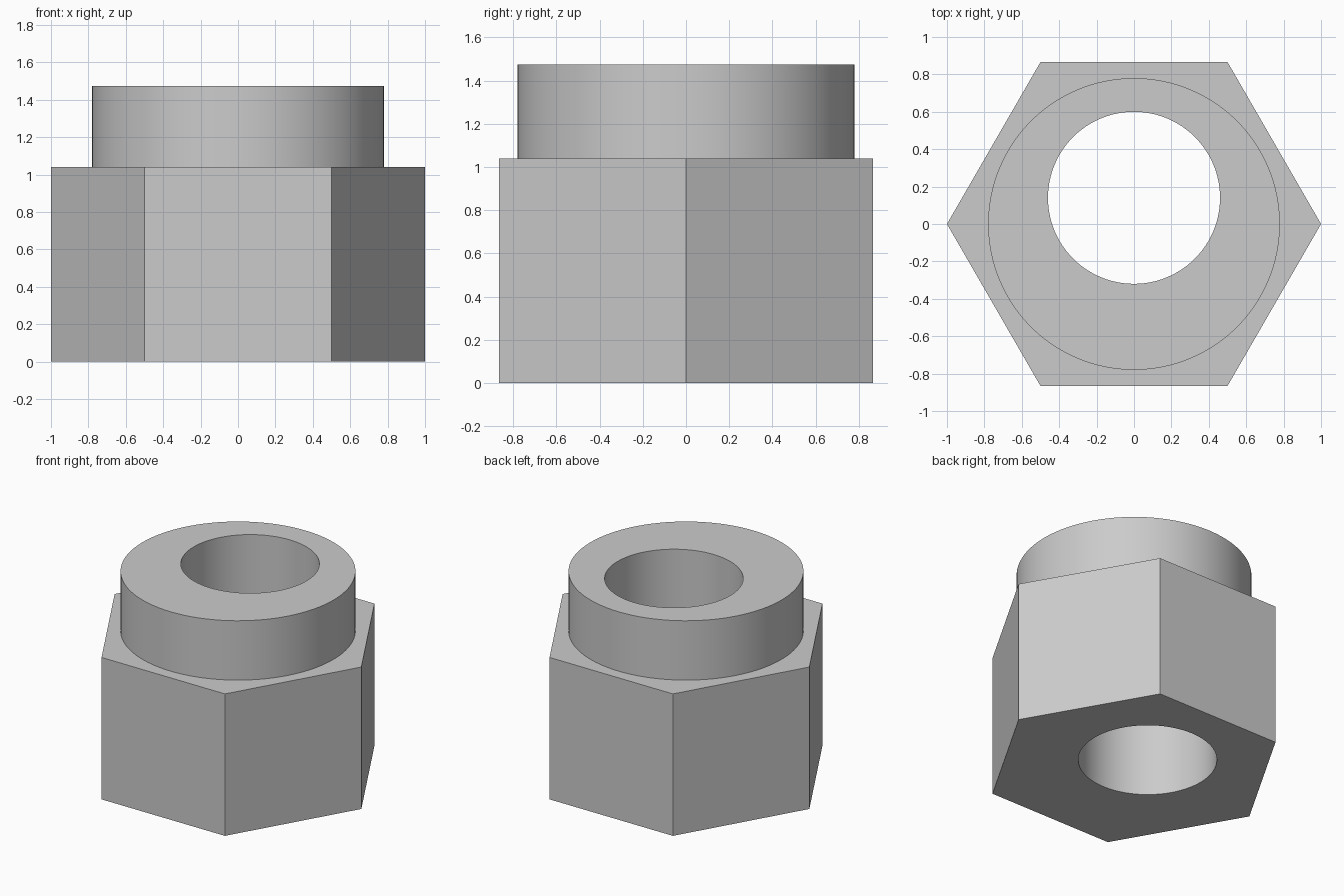
import bpy
import math

default = bpy.data.objects.get("Cube")
if default:
    bpy.data.objects.remove(default, do_unlink=True)

HEX_TOP, COLLAR_TOP = 1.04, 1.475
STEPS = 96

grey = bpy.data.materials.new("plain grey")
grey.use_nodes = True
colour = (0.6, 0.6, 0.6, 1)
grey.diffuse_color = colour
grey.node_tree.nodes["Principled BSDF"].inputs["Base Color"].default_value = colour


def prism(name, sides, radius, bottom, top, y=0, turn=0):
    bpy.ops.mesh.primitive_cylinder_add(
        vertices=sides, radius=radius, depth=top - bottom,
        location=(0, y, (bottom + top) / 2), rotation=(0, 0, turn))
    obj = bpy.context.object
    obj.name = name
    obj.data.materials.append(grey)
    return obj


def combine(target, tool, operation):
    mod = target.modifiers.new(operation.lower(), "BOOLEAN")
    mod.operation, mod.solver, mod.object = operation, "EXACT", tool
    bpy.context.view_layer.objects.active = target
    bpy.ops.object.modifier_apply(modifier=mod.name)
    bpy.data.objects.remove(tool, do_unlink=True)


# Hexagonal body with corners on the x axis, and the round collar sunk into it
body = prism("hex_body_with_collar", 6, 1, 0, HEX_TOP, turn=math.pi / 2)
collar = prism("collar", STEPS, 0.78, 0.5, COLLAR_TOP)
combine(body, collar, "UNION")

# Off-centre bore right through
bore = prism("bore_cutter", STEPS, 0.46, -0.2, COLLAR_TOP + 0.2, y=0.14)
bore.hide_render = True
combine(body, bore, "DIFFERENCE")

# Smooth round walls, sharp rims and corners
bpy.ops.object.select_all(action="DESELECT")
body.select_set(True)
bpy.context.view_layer.objects.active = body
bpy.ops.object.shade_smooth_by_angle(angle=math.radians(30))
